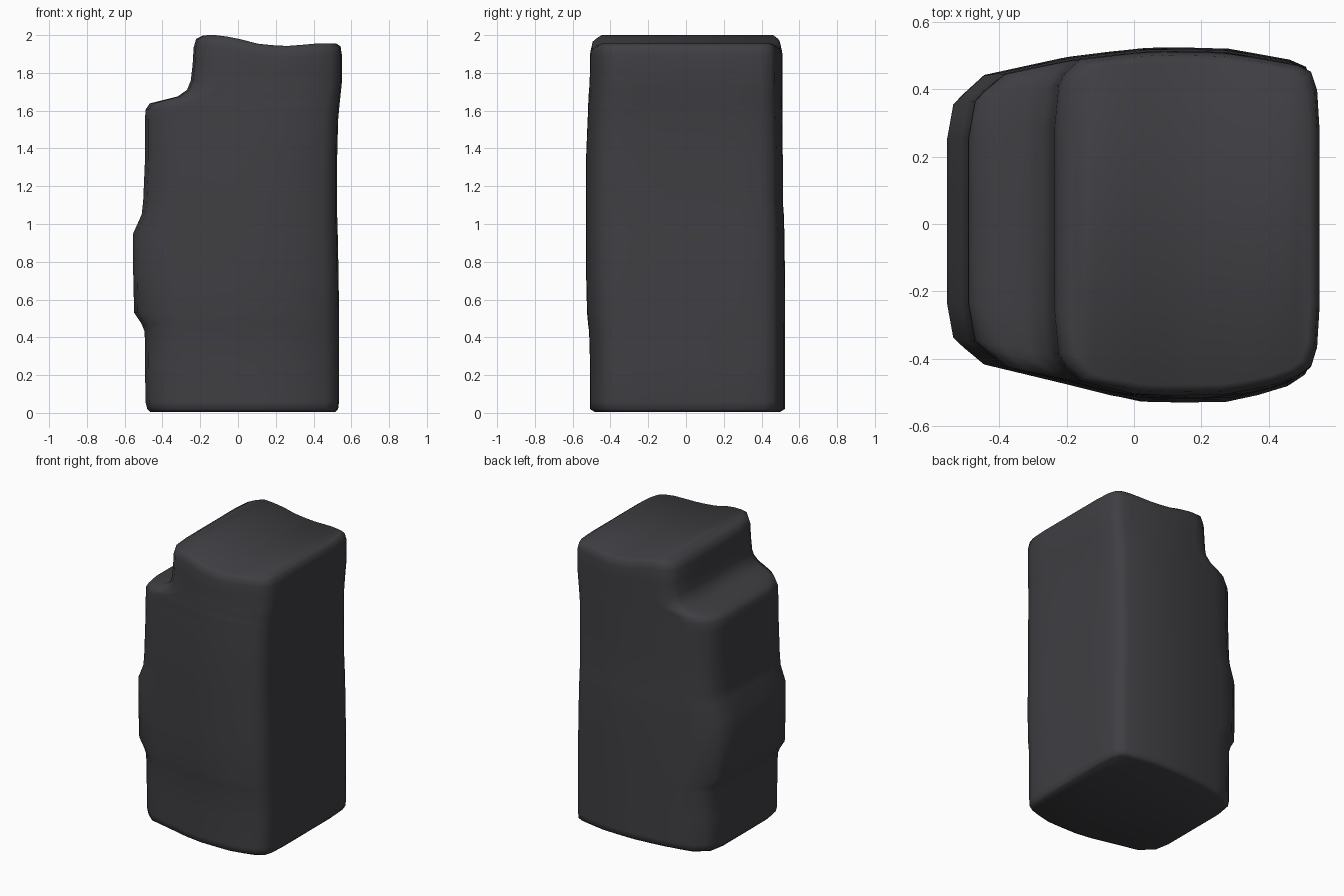
import bpy, bmesh

def lerp_table(table, v):
    """Piecewise linear lookup; returns a list of values."""
    if v <= table[0][0]:
        return table[0][1:]
    for a, b in zip(table, table[1:]):
        if v <= b[0]:
            t = (v - a[0]) / (b[0] - a[0])
            return [p + (q - p) * t for p, q in zip(a[1:], b[1:])]
    return table[-1][1:]

# Plan outline: x, front y, back y
PLAN = [(-0.55, -0.39, 0.41), (-0.45, -0.415, 0.445), (-0.2, -0.475, 0.50),
        (0.0, -0.525, 0.525), (0.1, -0.53, 0.53), (0.28, -0.527, 0.525),
        (0.42, -0.495, 0.50), (0.55, -0.44, 0.475)]

# Layers: z, left x, right x, front scale, back scale, edge inset
LAYERS = [(0.005, -0.465, 0.515, 0.95, 0.98, 0.02), (0.02, -0.48, 0.53, 0.96, 0.99, 0.0),
          (0.06, -0.49, 0.535, 0.96, 0.99, 0), (0.25, -0.492, 0.535, 0.96, 0.99, 0),
          (0.43, -0.494, 0.535, 0.97, 0.99, 0), (0.47, -0.51, 0.535, 0.98, 0.99, 0),
          (0.53, -0.55, 0.535, 0.99, 0.99, 0), (0.75, -0.555, 0.532, 1, 0.99, 0),
          (0.95, -0.555, 0.528, 1, 0.985, 0), (1.05, -0.51, 0.525, 1, 0.98, 0),
          (1.12, -0.502, 0.525, 1, 0.97, 0), (1.35, -0.492, 0.525, 1, 0.97, 0),
          (1.55, -0.492, 0.53, 0.985, 0.965, 0), (1.605, -0.49, 0.535, 0.98, 0.965, 0),
          (1.638, -0.468, 0.538, 0.98, 0.965, 0), (1.655, -0.40, 0.54, 0.975, 0.965, 0),
          (1.675, -0.32, 0.542, 0.975, 0.965, 0), (1.71, -0.27, 0.546, 0.97, 0.965, 0),
          (1.76, -0.25, 0.55, 0.965, 0.965, 0), (1.85, -0.24, 0.55, 0.96, 0.965, 0),
          (1.94, -0.235, 0.55, 0.96, 0.965, 0), (1.985, -0.222, 0.543, 0.95, 0.955, 0.005),
          (2.0, -0.19, 0.52, 0.92, 0.925, 0.01)]

# Height drop of the wavy top: x, drop
TOP = [(-0.2, 0.006), (-0.17, 0.0), (-0.1, 0.0), (0.0, 0.018), (0.12, 0.05),
       (0.27, 0.058), (0.42, 0.044), (0.55, 0.045)]

U = [0, .06, .16, .28, .40, .52, .64, .76, .86, .95, 1]   # along front/back
V = [.07, .2, .4, .6, .8, .93]                            # along sides
N, M = len(U), len(V)

def ring(z, xl, xr, sf, sb, inset):
    """One layer outline: front row, right side, back row, left side."""
    w = xr - xl
    bow = 0.05 * (1 if xl < -0.4 else 0.6)
    left, right = xl + bow, xr - 0.025
    def pt(x, t, edge=0.0):
        f, b = lerp_table(PLAN, x)
        f, b = f * sf + inset + edge, b * sb - inset - edge
        k = max(0.0, min(1.0, (z - 1.72) / 0.2))
        return (x, f + (b - f) * t, z - k * lerp_table(TOP, x)[0])
    xs = [left + (right - left) * u for u in U]
    edges = [0.035 if u == 0 else 0.012 if u == 1 else 0 for u in U]
    front = [pt(x, 0, e) for x, e in zip(xs, edges)]
    back = [pt(x, 1, e) for x, e in zip(xs, edges)][::-1]
    side = lambda t: (1 - abs(2 * t - 1) ** 3)
    rside = [pt(right + 0.025 * min(1, side(v) + 0.35), v) for v in V]
    lside = [pt(left - bow * min(1, side(v) + 0.25), v) for v in V][::-1]
    return front + rside + back + lside

bm = bmesh.new()
rings = [[bm.verts.new(p) for p in ring(*L)] for L in LAYERS]
C = len(rings[0])
for a, b in zip(rings, rings[1:]):
    for i in range(C):
        j = (i + 1) % C
        bm.faces.new((a[i], a[j], b[j], b[i]))

# Caps made of strips running front to back
for r in (rings[0], rings[-1]):
    front, back = r[:N], r[N + M:2 * N + M][::-1]
    for i in range(N - 1):
        bm.faces.new((front[i], front[i + 1], back[i + 1], back[i]))
    bm.faces.new([front[-1]] + r[N:N + M] + [back[-1]])
    bm.faces.new([back[0]] + r[2 * N + M:] + [front[0]])
bmesh.ops.recalc_face_normals(bm, faces=bm.faces)
for f in bm.faces:
    f.smooth = True

me = bpy.data.meshes.new("rock_pillar")
bm.to_mesh(me)
bm.free()
mat = bpy.data.materials.new("dark_stone")
mat.diffuse_color = (0.05, 0.049, 0.056, 1)
me.materials.append(mat)
obj = bpy.data.objects.new("rock_pillar", me)
bpy.context.collection.objects.link(obj)
